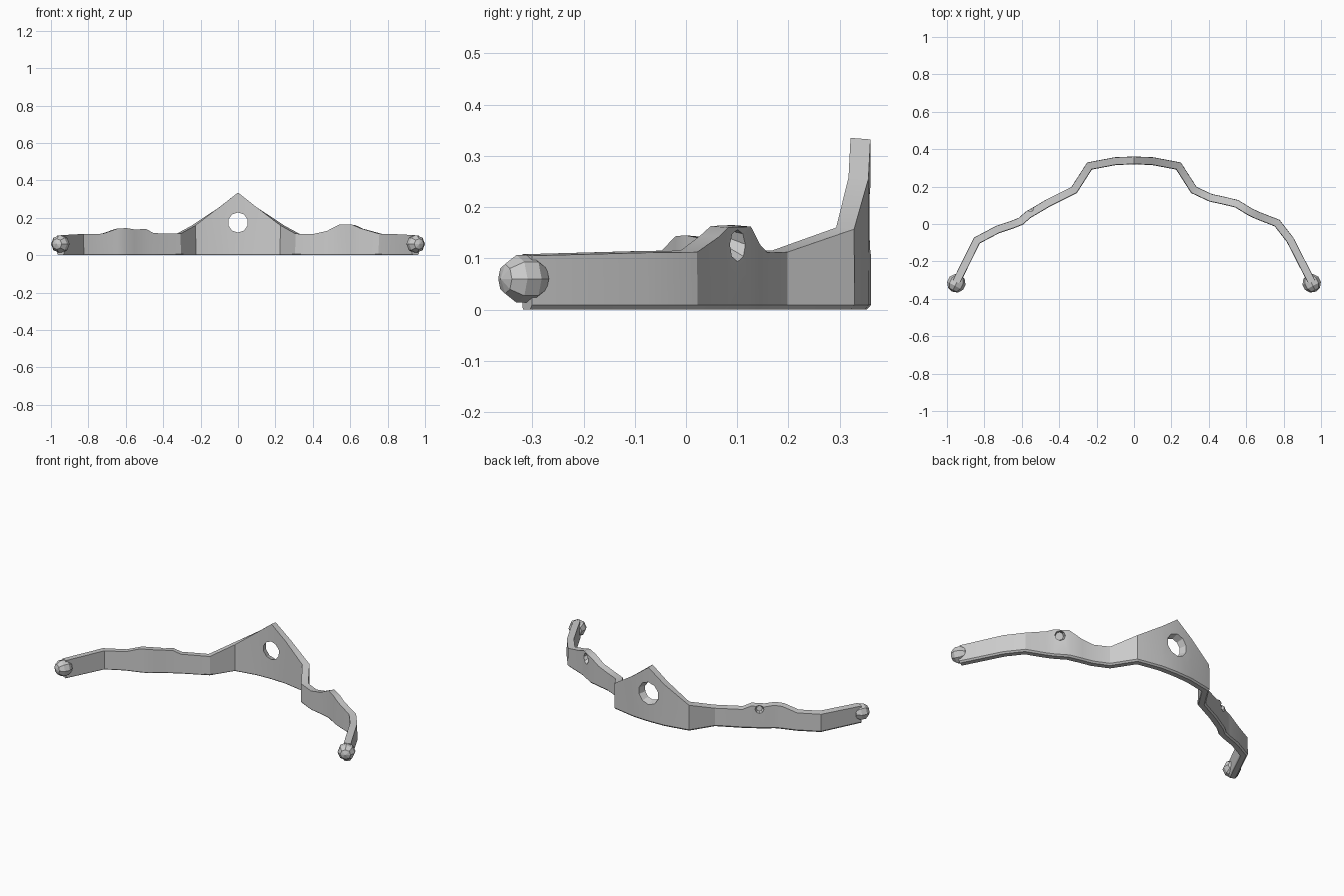
import bpy, bmesh, math
from mathutils import Vector

if "Cube" in bpy.data.objects:
    bpy.data.objects.remove(bpy.data.objects["Cube"])

# Centre line of the band: x, y, top height
right = [(.1, .336, .258), (.238, .31, .16), (.32, .182, .115), (.41, .14, .114),
         (.48, .125, .13), (.55, .108, .165), (.62, .065, .163), (.66, .046, .145),
         (.765, .005, .115), (.835, -.085, .114), (.95, -.31, .108)]
left = [(.1, .336, .258), (.238, .31, .16), (.32, .182, .115), (.46, .112, .118),
        (.5, .088, .14), (.565, .05, .138), (.605, .015, .145), (.65, -.003, .143),
        (.73, -.03, .115), (.84, -.088, .114), (.95, -.31, .108)]
path = [(-x, y, z) for x, y, z in reversed(left)] + [(0, .34, .335)] + right


def make_band(name, path, half):
    bm = bmesh.new()
    pts = [Vector(p[:2]) for p in path]
    rings = []
    for i, p in enumerate(pts):
        a = (p - pts[i - 1]).normalized() if i else None
        b = (pts[i + 1] - p).normalized() if i < len(pts) - 1 else None
        a, b = a or b, b or a
        t = (a + b).normalized()
        n = Vector((-t.y, t.x))                      # points outwards
        w = half / max(t.dot(a), .8)
        top = path[i][2]
        # section: thin chamfer at the bottom, outer top edge slightly lower
        sec = [(-.8, .0), (.6, .0), (1, .009), (.95, top - .003), (-.9, top), (-1, .007)]
        rings.append([bm.verts.new((p.x + n.x * w * s, p.y + n.y * w * s, z)) for s, z in sec])
    for r, q in zip(rings, rings[1:]):
        for k in range(6):
            m = (k + 1) % 6
            bm.faces.new((r[k], r[m], q[m], q[k]))
    bm.faces.new(rings[0])
    bm.faces.new(rings[-1])
    bmesh.ops.recalc_face_normals(bm, faces=bm.faces)
    me = bpy.data.meshes.new(name)
    bm.to_mesh(me)
    bm.free()
    ob = bpy.data.objects.new(name, me)
    bpy.context.collection.objects.link(ob)
    return ob


def cut(target, name, loc, direction, r1, r2, depth, sides):
    # tapered cutter, r2 on the side the direction points to
    bpy.ops.mesh.primitive_cone_add(vertices=sides, radius1=r1, radius2=r2, depth=depth, location=loc)
    c = bpy.context.object
    c.name = name
    c.rotation_euler = Vector(direction).to_track_quat('Z', 'Y').to_euler()
    c.hide_render = True
    c.hide_set(True)
    m = target.modifiers.new(name, 'BOOLEAN')
    m.operation = 'DIFFERENCE'
    m.solver = 'EXACT'
    m.object = c


band = make_band("tiara_band", path, .021)
bpy.context.view_layer.objects.active = band
band.select_set(True)
bpy.ops.object.shade_smooth_by_angle(angle=math.radians(30))

# Central gem hole, wider at the back
cut(band, "centre_hole_cutter", (0, .34, .175), (0, 1, 0), .044, .078, .1, 10)
# Side gem sockets, opening outwards; the right one breaks through near the top
cut(band, "right_socket_cutter", (.605, .108, .124), (.5, .8, -.35), .022, .04, .085, 8)
cut(band, "left_socket_cutter", (-.55, .082, .118), (-.55, .8, .15), .016, .034, .045, 8)

# Faceted knobs at both ends
for side, name in ((1, "right_knob"), (-1, "left_knob")):
    bpy.ops.mesh.primitive_uv_sphere_add(segments=8, ring_count=5, radius=.05,
                                         location=(side * .95, -.317, .06))
    knob = bpy.context.object
    knob.name = name
    knob.rotation_euler = (math.pi / 2, 0, side * math.radians(27))
    knob.scale = (1, .98, 1)
